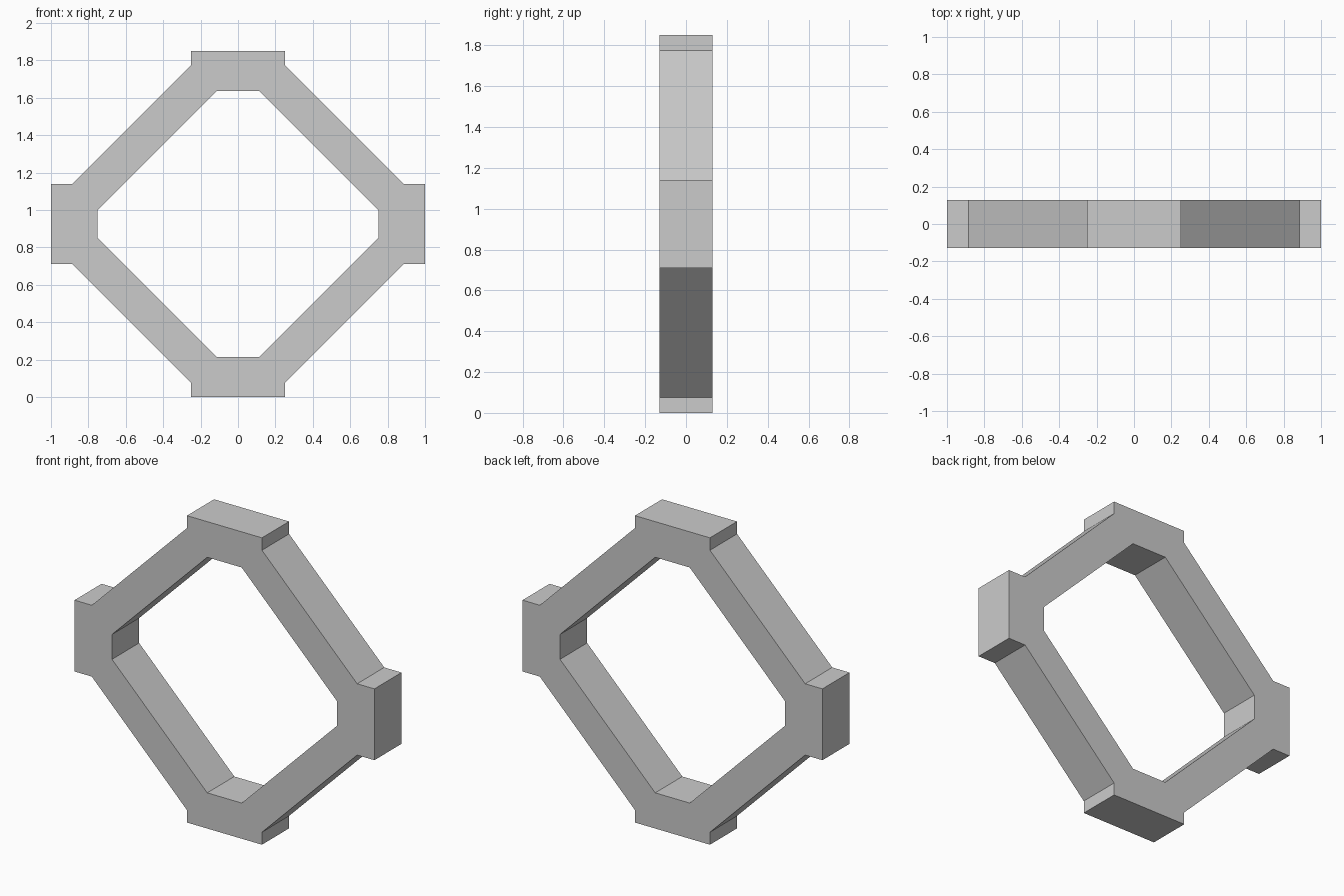
import bpy, bmesh

if "Cube" in bpy.data.objects:
    bpy.data.objects.remove(bpy.data.objects["Cube"])

MID_Z = 0.925     # centre height of the frame
HALF_DEPTH = 0.129

# Upper right quarter of the frame outline, counter-clockwise seen from the front
# (x, z relative to centre): outer end pad, sloped bar, top pad, inner edge
quarter = [
    (0.75, 0.0), (1.0, 0.0), (1.0, 0.215), (0.885, 0.215),
    (0.25, 0.85), (0.25, 0.925), (0.0, 0.925), (0.0, 0.71),
    (0.115, 0.71), (0.75, 0.075),
]

bm = bmesh.new()
front = [bm.verts.new((x, -HALF_DEPTH, z)) for x, z in quarter]
back = [bm.verts.new((x, HALF_DEPTH, z)) for x, z in quarter]
bm.faces.new(front)
bm.faces.new(back[::-1])

# Side walls, leaving the two mirror seams open
n = len(quarter)
for i in range(n):
    j = (i + 1) % n
    on_seam = any(quarter[i][k] == 0 and quarter[j][k] == 0 for k in (0, 1))
    if not on_seam:
        bm.faces.new((front[j], front[i], back[i], back[j]))

mesh = bpy.data.meshes.new("diamond_frame")
bm.to_mesh(mesh)
bm.free()

# Mirror the quarter left-right and top-bottom into the full frame
frame = bpy.data.objects.new("diamond_frame", mesh)
frame.location.z = MID_Z
bpy.context.collection.objects.link(frame)
mirror = frame.modifiers.new("mirror", 'MIRROR')
mirror.use_axis = (True, False, True)
mirror.use_clip = True
